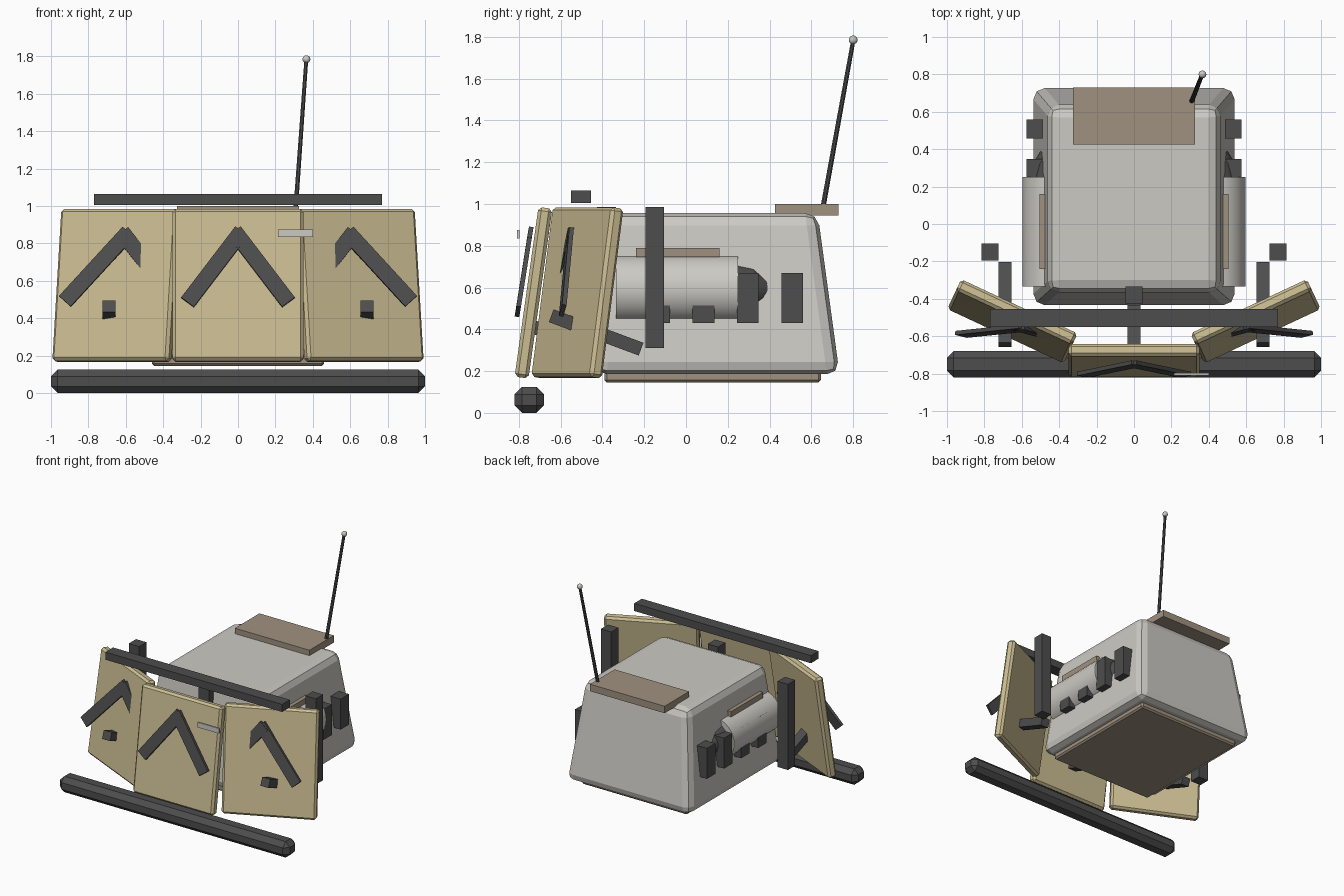
import bpy, bmesh, math
from mathutils import Vector, Matrix

if "Cube" in bpy.data.objects:
    bpy.data.objects.remove(bpy.data.objects["Cube"])


def material(name, rgb):
    m = bpy.data.materials.new(name)
    m.diffuse_color = (*rgb, 1)
    m.use_nodes = True
    m.node_tree.nodes["Principled BSDF"].inputs["Base Color"].default_value = m.diffuse_color
    return m


GREY = material("light grey", (0.60, 0.59, 0.55))
TAN = material("sand tan", (0.60, 0.51, 0.29))
DARK = material("dark grey", (0.075, 0.075, 0.077))
BROWN = material("dull brown", (0.35, 0.285, 0.215))


def finish(name, bm, mat, smooth=False):
    bmesh.ops.recalc_face_normals(bm, faces=bm.faces)
    me = bpy.data.meshes.new(name)
    bm.to_mesh(me)
    bm.free()
    me.materials.append(mat)
    ob = bpy.data.objects.new(name, me)
    bpy.context.collection.objects.link(ob)
    if smooth:
        bpy.context.view_layer.objects.active = ob
        ob.select_set(True)
        bpy.ops.object.shade_smooth_by_angle(angle=math.radians(35))
        ob.select_set(False)
    return ob


def slab(name, size, matrix, mat, bevel=0, segments=1):
    bm = bmesh.new()
    bmesh.ops.create_cube(bm, size=1, matrix=Matrix.Diagonal((*size, 1)))
    if bevel:
        bmesh.ops.bevel(bm, geom=bm.edges[:], offset=bevel, segments=segments,
                        profile=0.5, affect='EDGES')
    bm.transform(matrix)
    return finish(name, bm, mat)


def box(name, lo, hi, mat, bevel=0):
    lo, hi = Vector(lo), Vector(hi)
    return slab(name, hi - lo, Matrix.Translation((lo + hi) / 2), mat, bevel)


def beam(name, p, q, width, thick, normal, mat):
    """Rectangular bar from p to q whose thin side faces the normal."""
    p, q = Vector(p), Vector(q)
    z = (q - p).normalized()
    x = Vector(normal).cross(z).normalized()
    y = z.cross(x)
    m = Matrix((x, y, z)).transposed().to_4x4()
    return slab(name, (width, thick, (q - p).length),
                Matrix.Translation((p + q) / 2) @ m, mat)


def tube(name, p, q, r1, r2, sides, mat):
    p, q = Vector(p), Vector(q)
    bm = bmesh.new()
    m = Matrix.Translation((p + q) / 2) @ (q - p).to_track_quat('Z', 'Y').to_matrix().to_4x4()
    bmesh.ops.create_cone(bm, cap_ends=True, segments=sides, radius1=r1, radius2=r2,
                          depth=(q - p).length, matrix=m)
    return finish(name, bm, mat, smooth=True)


# Tapered, rounded hull
bm = bmesh.new()
bmesh.ops.create_cube(bm, size=1)
for v in bm.verts:
    top = v.co.z > 0
    back = v.co.y > 0
    v.co = (math.copysign(0.455 if top else 0.545, v.co.x),
            (0.63 if top else 0.735) if back else (-0.36 if top else -0.44),
            0.957 if top else 0.185)
bmesh.ops.bevel(bm, geom=bm.edges[:], offset=0.06, segments=2, profile=0.5, affect='EDGES')
finish("hull", bm, GREY)

# Plates under and on the hull
box("under_plate", (-0.46, -0.39, 0.145), (0.46, 0.645, 0.20), BROWN, 0.012)
box("rear_roof_plate", (-0.325, 0.425, 0.945), (0.325, 0.73, 1.0), BROWN)

# Front bars
box("bumper", (-1, -0.82, 0), (1, -0.68, 0.125), DARK, 0.036)
box("upper_bar", (-0.77, -0.55, 1.005), (0.77, -0.455, 1.065), DARK)

# Leaning armour panels
lean = Matrix.Rotation(math.radians(-8), 4, 'X')
slab("centre_panel", (0.70, 0.067, 0.82),
     Matrix.Translation((0, -0.73, 0.575)) @ lean, TAN, 0.016)
for s in (-1, 1):
    turn = Matrix.Rotation(math.radians(25 * s), 4, 'Z')
    slab("side_panel", (0.687, 0.067, 0.82),
         Matrix.Translation((0.65 * s, -0.52, 0.575)) @ turn @ lean, TAN, 0.016)

# Chevrons on the panels
for s in (-1, 1):
    beam("centre_chevron", (-0.02 * s, -0.745, 0.865), (0.27 * s, -0.805, 0.485),
         0.085, 0.022, (0, -1, 0.17), DARK)
    n = (0.1 * s, -1, 0.17)
    beam("side_chevron_outer", (0.585 * s, -0.555, 0.86), (0.925 * s, -0.59, 0.49),
         0.085, 0.022, n, DARK)
    beam("side_chevron_inner", (0.62 * s, -0.555, 0.86), (0.40 * s, -0.615, 0.58),
         0.085, 0.022, n, DARK)

# Small label plate in front of the centre panel
box("front_plate", (0.215, -0.81, 0.835), (0.40, -0.797, 0.875), GREY)

# Panel mounting posts with sloping arms
for x, px, dy, reach in ((-0.69, -0.77, 0, 0), (0.69, 0.77, 0, 0), (0, 0, -0.23, 0.13)):
    box("mount_post", (px - 0.045, -0.195 + dy, 0.31), (px + 0.045, -0.105 + dy, 0.985), DARK)
    beam("mount_arm", (x, -0.645 + dy + reach, 0.465 - reach * 0.37),
         (x, -0.215 + dy, 0.305), 0.07, 0.065, (0, 0.35, 1), DARK)

# Side engines
for s in (-1, 1):
    x, z = 0.43 * s, 0.592
    tube("engine", (x, -0.335, z), (x, 0.25, z), 0.165, 0.165, 32, GREY)
    tube("nozzle_collar", (x, 0.25, z), (x, 0.325, z), 0.125, 0.11, 12, DARK)
    tube("nozzle_tip", (x, 0.325, z), (x, 0.39, z), 0.11, 0.07, 12, DARK)
    for i in range(4):
        y = 0.508 - 0.212 * i
        a, b = sorted((0.44 * s, 0.575 * s))
        box("side_block", (a, y - 0.052, 0.43), (b, y + 0.052, 0.67), DARK)
    a, b = sorted((0.40 * s, 0.505 * s))
    box("engine_plate", (a, -0.24, 0.745), (b, 0.16, 0.788), BROWN)

# Antenna
tube("antenna", (0.308, 0.655, 0.98), (0.365, 0.80, 1.78), 0.013, 0.011, 8, DARK)
bm = bmesh.new()
bmesh.ops.create_uvsphere(bm, u_segments=12, v_segments=8, radius=0.021,
                          matrix=Matrix.Translation((0.366, 0.80, 1.785)))
finish("antenna_tip", bm, GREY, smooth=True)
